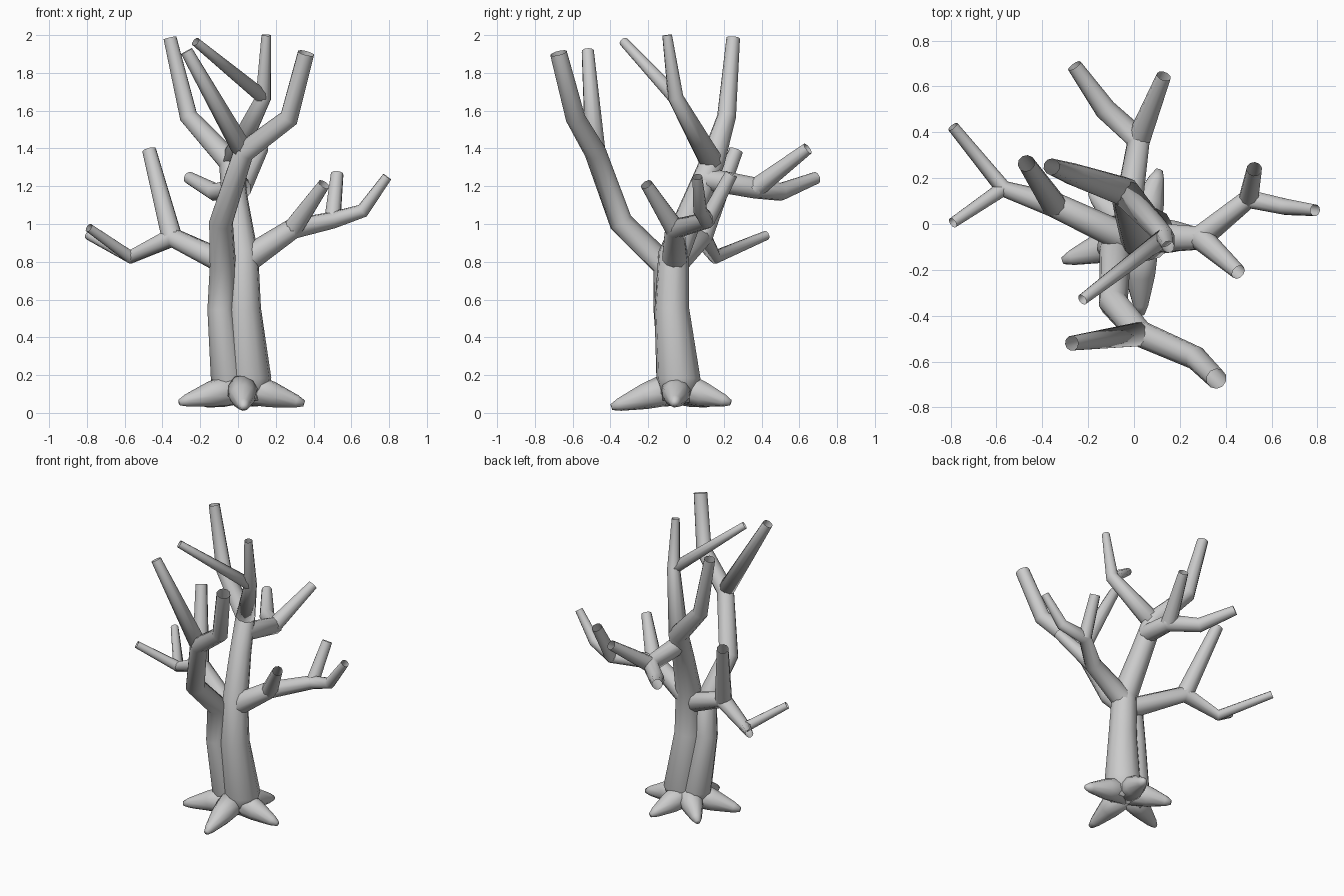
import bpy, bmesh, math
from mathutils import Vector

SIDES = 10


def tube(bm, pts, close_start=False, close_end=False):
    """Tapered tube through (x, y, z, radius) points, rings mitred at each bend."""
    p = [Vector(q[:3]) for q in pts]
    rings, u = [], None
    for i, c in enumerate(p):
        a = (c - p[i - 1]).normalized() if i > 0 else Vector()
        b = (p[i + 1] - c).normalized() if i < len(p) - 1 else Vector()
        t = (a + b).normalized()
        if u is None:
            u = t.orthogonal()
        u = (u - t * u.dot(t)).normalized()
        v = t.cross(u)
        ring = []
        for k in range(SIDES):
            w = 2 * math.pi * k / SIDES
            ring.append(bm.verts.new(c + (u * math.cos(w) + v * math.sin(w)) * pts[i][3]))
        rings.append(ring)
    for r0, r1 in zip(rings, rings[1:]):
        for k in range(SIDES):
            n = (k + 1) % SIDES
            bm.faces.new((r0[k], r0[n], r1[n], r1[k]))
    if close_start:
        bm.faces.new(rings[0][::-1])
    if close_end:
        bm.faces.new(rings[-1])


def part(name, paths, **caps):
    bm = bmesh.new()
    for path in paths:
        tube(bm, path, **caps)
    for f in bm.faces:
        f.smooth = True
    me = bpy.data.meshes.new(name)
    bm.to_mesh(me)
    bm.free()
    ob = bpy.data.objects.new(name, me)
    bpy.context.collection.objects.link(ob)


# front stem with its bent top and one fork
part("front_stem", [
    [(-.03, -.05, .06, .06), (-.05, -.05, .18, .095), (-.09, -.10, .55, .073),
     (-.08, -.11, .78, .07), (-.09, -.345, 1.01, .064), (.03, -.48, 1.38, .058),
     (.27, -.585, 1.56, .052), (.36, -.675, 1.905, .045)],
    [(.03, -.48, 1.38, .055), (-.272, -.52, 1.915, .033)],
], close_start=True)

# main stem, splitting near the top
part("main_stem", [
    [(.06, -.05, .06, .08), (.06, -.04, .18, .118), (.03, -.075, .55, .093),
     (.025, -.065, .84, .083), (-.015, .05, 1.12, .07), (-.04, .14, 1.33, .066),
     (-.262, .215, 1.57, .05), (-.36, .25, 1.985, .036)],
    [(-.04, .14, 1.32, .064), (.135, -.055, 1.67, .042), (.15, -.10, 2.0, .026)],
    [(.135, -.055, 1.67, .04), (-.225, -.33, 1.965, .025)],
], close_start=True)

# back branch
part("back_branch", [
    [(-.02, .10, 1.24, .06), (.02, .37, 1.19, .056), (-.125, .50, 1.17, .048),
     (-.26, .69, 1.245, .033)],
    [(.02, .37, 1.19, .052), (.13, .645, 1.40, .032)],
])

# left branch
part("left_branch", [
    [(-.02, -.07, .77, .066), (-.35, .085, .93, .055), (-.57, .155, .825, .036),
     (-.79, .425, .94, .025)],
    [(-.57, .155, .825, .034), (-.79, .005, .98, .024)],
    [(-.35, .085, .93, .056), (-.47, .265, 1.39, .038)],
])

# right branch
part("right_branch", [
    [(.03, -.06, .80, .072), (.29, -.06, .975, .055), (.50, .11, 1.02, .045),
     (.66, .075, 1.07, .037), (.79, .06, 1.25, .026)],
    [(.29, -.06, .975, .054), (.455, -.21, 1.21, .033)],
    [(.50, .11, 1.02, .044), (.525, .24, 1.265, .034)],
])

# splayed roots: start in the trunk, taper to blunt tips
ROOTS = [("front_root", .03, -.395, .03), ("right_root", .35, -.06, .05), ("left_root", -.31, -.16, .055),
         ("back_root", .11, .235, .055), ("back_left_root", -.19, .14, .05)]
for name, x, y, z in ROOTS:
    base, tip = Vector((.02, -.05, .14)), Vector((x, y, z))
    mid = base.lerp(tip, .5)
    near = base.lerp(tip, .88)
    part(name, [[(*base, .095), (*mid, .068), (*near, .034), (*tip, .016)]],
         close_start=True, close_end=True)
